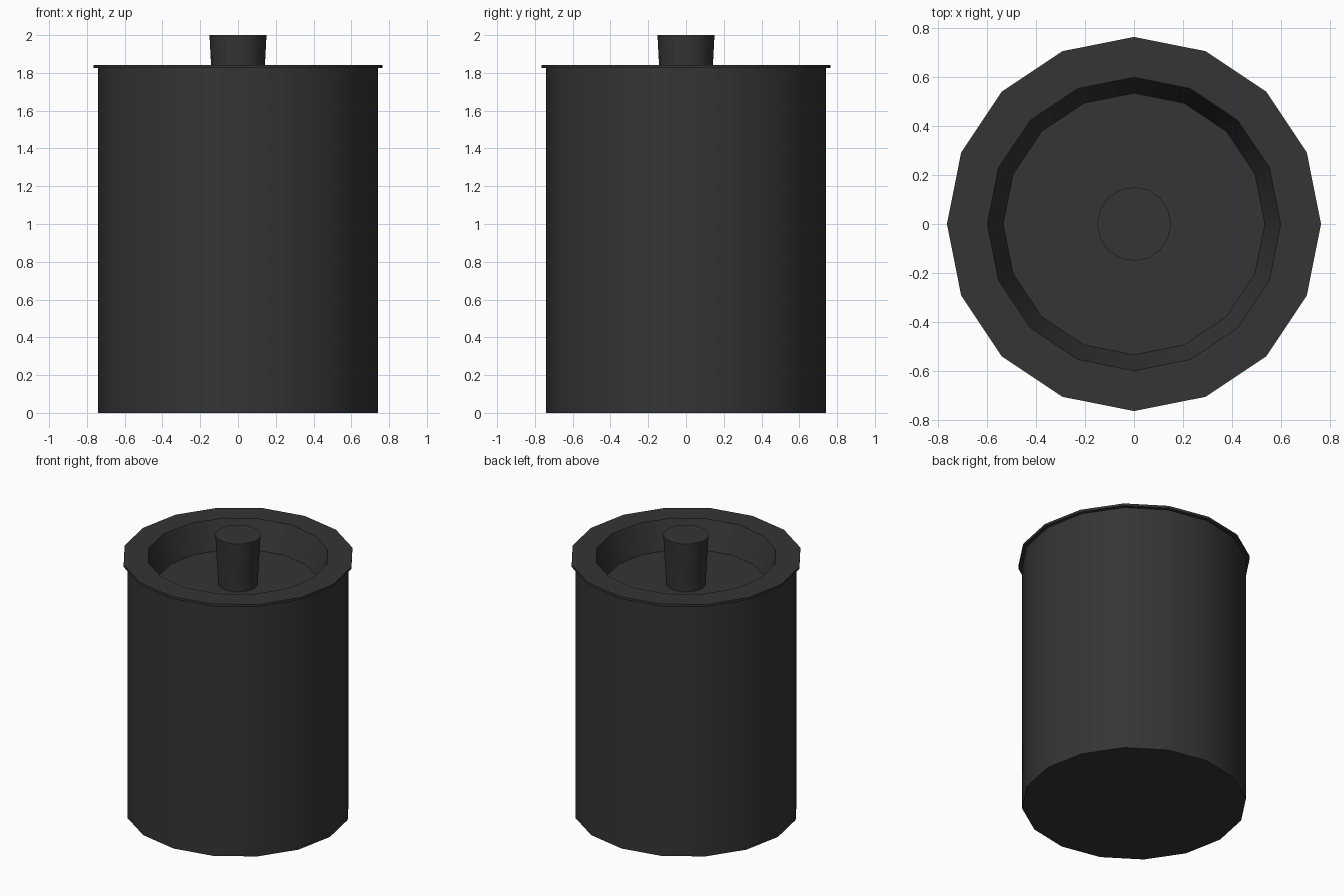
import bpy, bmesh, math

if "Cube" in bpy.data.objects:
    bpy.data.objects.remove(bpy.data.objects["Cube"])

SIDES = 16

dark = bpy.data.materials.new("dark_metal")
dark.diffuse_color = (0.035, 0.035, 0.035, 1)
dark.use_nodes = True
dark.node_tree.nodes["Principled BSDF"].inputs["Base Color"].default_value = dark.diffuse_color


def lathe(name, profile):
    """Revolve (radius, z) points around z; radius 0 closes to a cap."""
    bm = bmesh.new()
    rings = []
    for r, z in profile:
        rings.append([bm.verts.new((r * math.cos(2 * math.pi * i / SIDES),
                                    r * math.sin(2 * math.pi * i / SIDES), z))
                      for i in range(SIDES)] if r else None)
    for a, b in zip(rings, rings[1:]):
        if a is None:
            bm.faces.new(b[::-1])
        elif b is None:
            bm.faces.new(a)
        else:
            for i in range(SIDES):
                j = (i + 1) % SIDES
                bm.faces.new((a[i], a[j], b[j], b[i]))
    mesh = bpy.data.meshes.new(name)
    bm.to_mesh(mesh)
    bm.free()
    obj = bpy.data.objects.new(name, mesh)
    bpy.context.collection.objects.link(obj)
    mesh.materials.append(dark)
    bpy.ops.object.select_all(action='DESELECT')
    obj.select_set(True)
    bpy.context.view_layer.objects.active = obj
    bpy.ops.object.shade_smooth_by_angle(angle=math.radians(30))
    return obj


# Cylindrical body with closed base
lathe("canister_body", [(0, 0), (0.74, 0), (0.74, 1.825)])

# Overhanging rim with tapered recess and floor
lathe("recessed_lid", [(0.74, 1.825), (0.765, 1.825), (0.765, 1.842),
                       (0.6, 1.842), (0.535, 1.643), (0, 1.643)])

# Flared knob standing on the recess floor
lathe("lid_knob", [(0.132, 1.643), (0.151, 2.0), (0, 2.0)])
